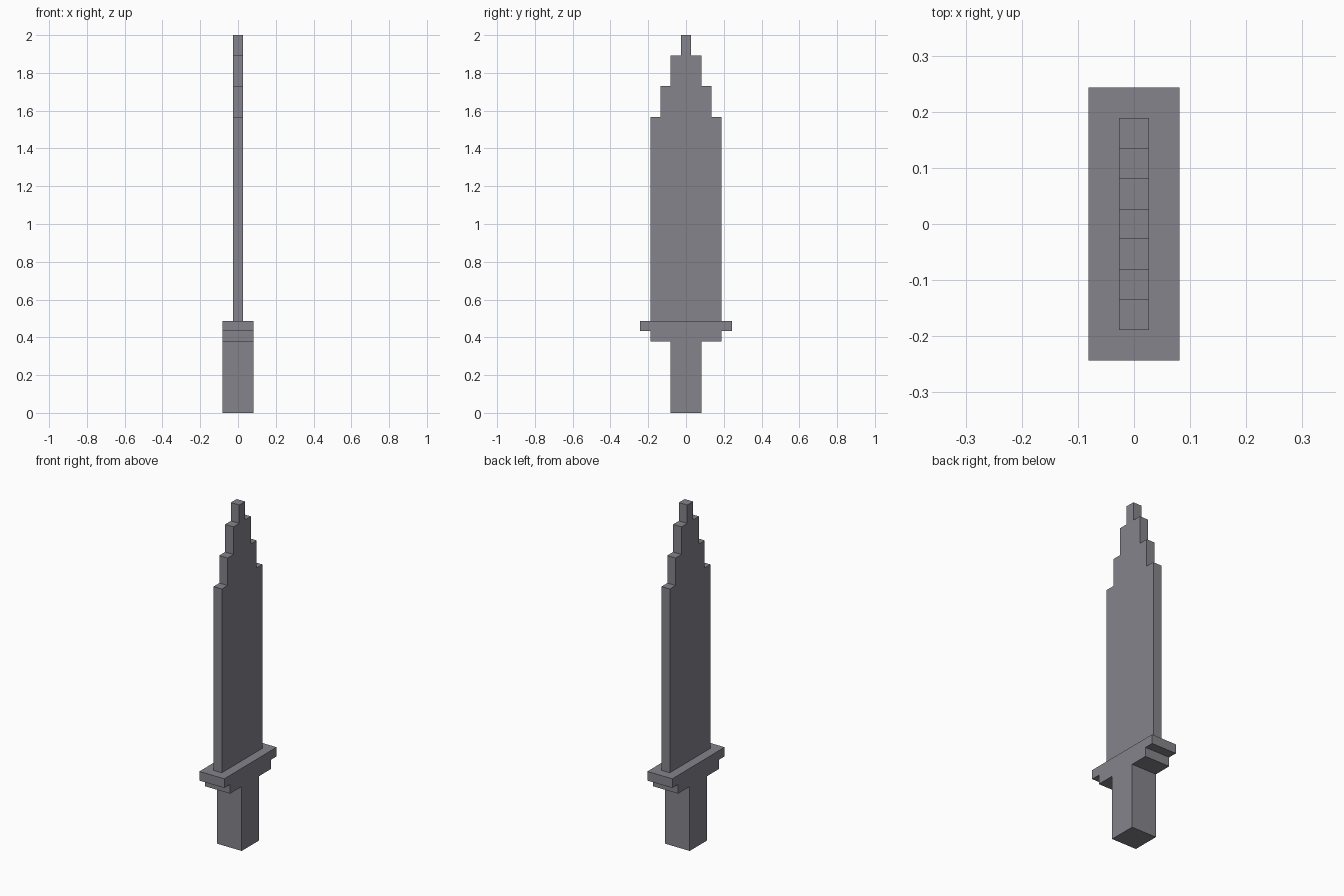
import bpy
import bmesh

cube = bpy.data.objects.get("Cube")
if cube:
    bpy.data.objects.remove(cube, do_unlink=True)

UNIT = 2 / 37  # the model is laid out on a grid of 37 cells in height

steel = bpy.data.materials.new("steel grey")
steel.use_nodes = True
colour = (0.23, 0.23, 0.26, 1)
steel.diffuse_color = colour
steel.node_tree.nodes["Principled BSDF"].inputs["Base Color"].default_value = colour


def stepped_slab(name, thickness, steps):
    """Extrude a mirrored staircase outline; steps are (width, bottom, top) in cells."""
    right = []
    for width, bottom, top in steps:
        right += [(width / 2, bottom), (width / 2, top)]
    outline = right + [(-y, z) for y, z in reversed(right)]

    bm = bmesh.new()
    verts = [bm.verts.new((-thickness / 2 * UNIT, y * UNIT, z * UNIT)) for y, z in outline]
    face = bm.faces.new(verts)
    extruded = bmesh.ops.extrude_face_region(bm, geom=[face], use_keep_orig=True)
    moved = [v for v in extruded["geom"] if isinstance(v, bmesh.types.BMVert)]
    bmesh.ops.translate(bm, verts=moved, vec=(thickness * UNIT, 0, 0))
    bmesh.ops.recalc_face_normals(bm, faces=bm.faces)

    mesh = bpy.data.meshes.new(name)
    bm.to_mesh(mesh)
    bm.free()
    mesh.materials.append(steel)
    obj = bpy.data.objects.new(name, mesh)
    bpy.context.collection.objects.link(obj)
    return obj


# Handle, collar and crossguard share one thickness
stepped_slab("hilt", 3, [(3, 0, 7), (7, 7, 8), (9, 8, 9)])

# Thin blade narrowing in steps to the tip
stepped_slab("blade", 1, [(7, 9, 29), (5, 29, 32), (3, 32, 35), (1, 35, 37)])
